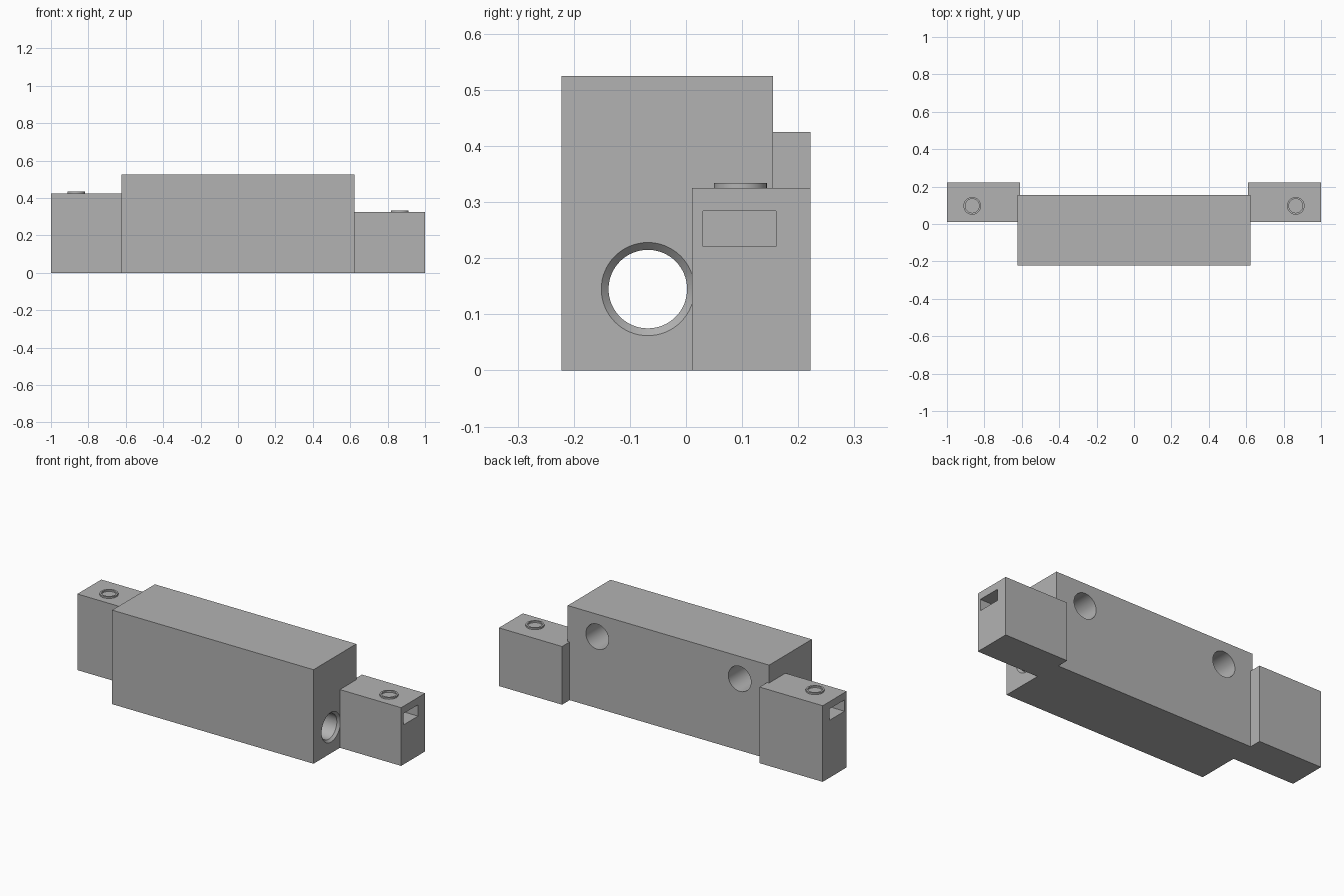
import bpy
import bmesh
from math import radians
from mathutils import Matrix, Vector

if "Cube" in bpy.data.objects:
    bpy.data.objects.remove(bpy.data.objects["Cube"])

grey = bpy.data.materials.new("plain grey")
grey.use_nodes = True
grey.diffuse_color = (0.45, 0.45, 0.45, 1)
grey.node_tree.nodes["Principled BSDF"].inputs["Base Color"].default_value = grey.diffuse_color


def make_object(name, bm):
    bmesh.ops.recalc_face_normals(bm, faces=bm.faces)
    mesh = bpy.data.meshes.new(name)
    bm.to_mesh(mesh)
    bm.free()
    mesh.materials.append(grey)
    obj = bpy.data.objects.new(name, mesh)
    bpy.context.collection.objects.link(obj)
    return obj


def prism(name, outline, z0, z1):
    """Extrude a plan outline from z0 to z1."""
    bm = bmesh.new()
    face = bm.faces.new([bm.verts.new((x, y, z0)) for x, y in outline])
    new = bmesh.ops.extrude_face_region(bm, geom=[face])["geom"]
    top = [v for v in new if isinstance(v, bmesh.types.BMVert)]
    bmesh.ops.translate(bm, verts=top, vec=(0, 0, z1 - z0))
    return make_object(name, bm)


def box(name, x0, x1, y0, y1, z0, z1):
    return prism(name, [(x0, y0), (x1, y0), (x1, y1), (x0, y1)], z0, z1)


def cone(name, centre, axis, r0, r1, depth):
    """Cone or cylinder centred at a point, from r0 to r1 along the axis."""
    bm = bmesh.new()
    turn = Vector((0, 0, 1)).rotation_difference(Vector(axis)).to_matrix().to_4x4()
    bmesh.ops.create_cone(bm, cap_ends=True, segments=64, radius1=r0, radius2=r1,
                          depth=depth, matrix=Matrix.Translation(centre) @ turn)
    return make_object(name, bm)


def activate(obj):
    bpy.ops.object.select_all(action='DESELECT')
    obj.select_set(True)
    bpy.context.view_layer.objects.active = obj


def cut(obj, cutter):
    activate(obj)
    mod = obj.modifiers.new("cut", 'BOOLEAN')
    mod.operation = 'DIFFERENCE'
    mod.solver = 'EXACT'
    mod.object = cutter
    bpy.ops.object.modifier_apply(modifier=mod.name)
    bpy.data.objects.remove(cutter)


def smooth(obj):
    activate(obj)
    bpy.ops.object.shade_smooth_by_angle(angle=radians(30))


HALF, FRONT, BACK = 0.622, -0.222, 0.155

# Main body with a lengthwise bore, chamfered mouths and two rear holes
body = box("main_body", -HALF, HALF, FRONT, BACK, 0, 0.525)
bore_y, bore_z = -0.068, 0.145
cut(body, cone("bore_cutter", (0, bore_y, bore_z), (1, 0, 0), 0.07, 0.07, 1.5))
for side in (-1, 1):
    cut(body, cone("chamfer_cutter", (side * HALF, bore_y, bore_z), (side, 0, 0),
                   0.07, 0.096, 0.026))
    cut(body, cone("rear_hole_cutter", (side * 0.44, BACK, 0.4), (0, 1, 0),
                   0.07, 0.07, 0.5))
smooth(body)

# End blocks, each with a slot in its end and a raised ring on top
for side, label, top in ((1, "left", 0.325), (-1, "right", 0.425)):
    outline = [(HALF, 0.011), (1, 0.011), (1, 0.222),
               (0.61, 0.222), (0.61, BACK), (HALF, BACK)]
    block = prism(label + "_end_block", [(side * x, y) for x, y in outline], 0, top)
    cut(block, box("slot_cutter", side * 0.8, side * 1.1, 0.03, 0.16,
                   top - 0.104, top - 0.041))
    ring = cone(label + "_top_ring", (side * 0.865, 0.097, top + 0.0045), (0, 0, 1),
                0.047, 0.047, 0.009)
    cut(ring, cone("ring_cutter", (side * 0.865, 0.097, top), (0, 0, 1),
                   0.037, 0.037, 0.1))
    smooth(ring)
